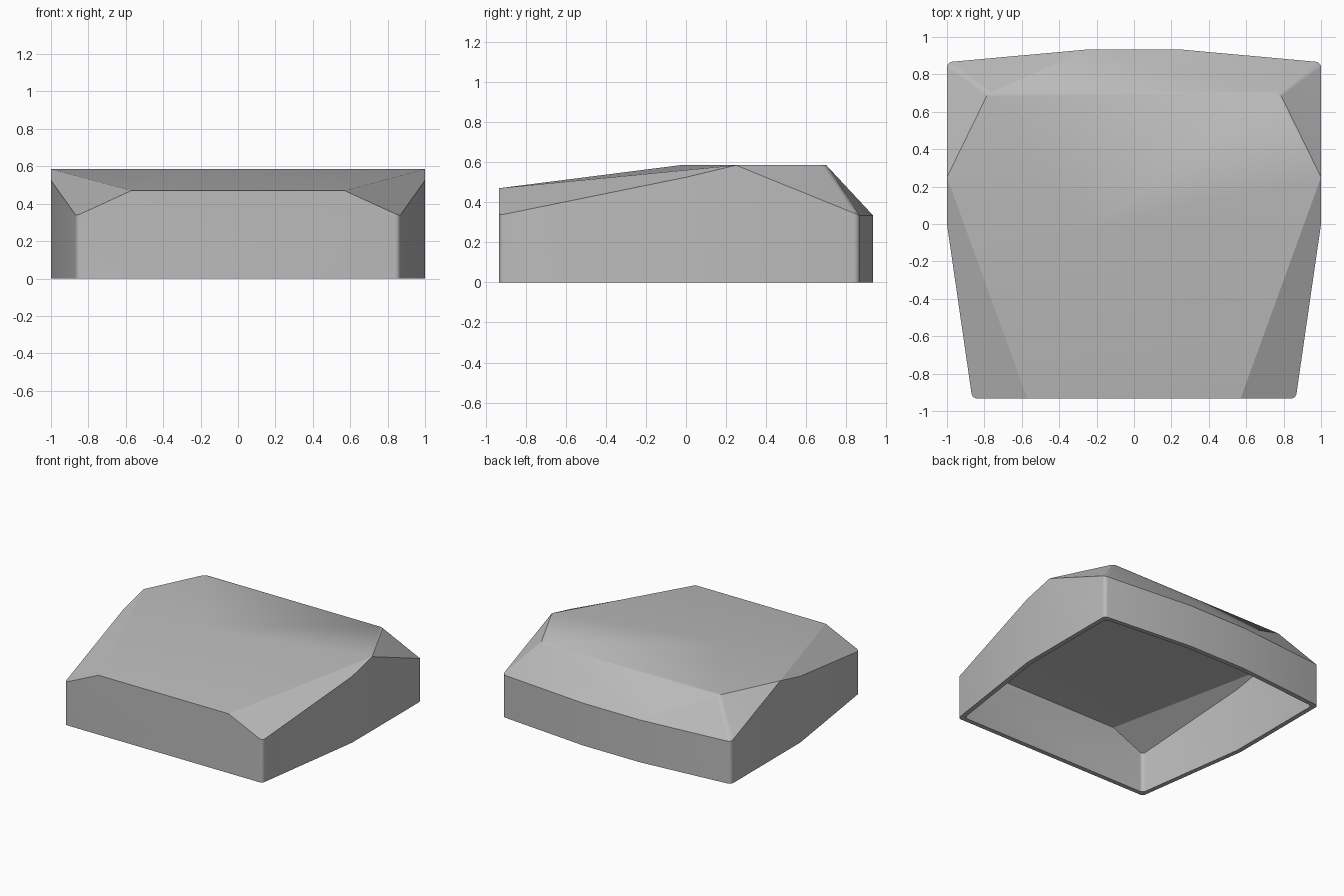
import bpy
import bmesh
import math

if "Cube" in bpy.data.objects:
    bpy.data.objects.remove(bpy.data.objects["Cube"], do_unlink=True)

# Material
grey = bpy.data.materials.new("plain_grey")
grey.use_nodes = True
colour = (0.5, 0.5, 0.5, 1)
grey.diffuse_color = colour
grey.node_tree.nodes["Principled BSDF"].inputs["Base Color"].default_value = colour

RIM, PEAK = 0.335, 0.585

# Key corners of the left half; the right half is mirrored
corners = {
    "front": (0.865, -0.933, RIM),
    "brow": (0.57, -0.933, 0.47),
    "waist": (1, 0, 0.525),
    "shoulder": (1, 0.25, PEAK),
    "back": (1, 0.865, RIM),
    "tail": (0.25, 0.933, RIM),
    "crown_back": (0.78, 0.70, PEAK),
    "crown_front": (0.25, -0.03, PEAK),
}
for name in ("front", "waist", "back", "tail"):
    x, y, z = corners[name]
    corners[name + "_foot"] = (x, y, 0)

bm = bmesh.new()
left = {n: bm.verts.new(p) for n, p in corners.items()}
right = {n: bm.verts.new((-p[0], p[1], p[2])) for n, p in corners.items()}

# Walls, corner facets and sloping top panels on each side
side_panels = [
    "front_foot waist_foot waist front",
    "waist_foot back_foot back shoulder waist",
    "back_foot tail_foot tail back",
    "front waist shoulder brow",
    "shoulder back crown_back",
    "brow shoulder crown_front",
    "crown_back back tail",
]
for panel in side_panels:
    names = panel.split()
    bm.faces.new([left[n] for n in names])
    bm.faces.new([right[n] for n in reversed(names)])

# Panels that cross the middle
middle_panels = [
    "front_foot front brow",
    "tail_foot tail",
    "brow crown_front",
    "crown_front shoulder crown_back",
    "crown_back tail",
]
for panel in middle_panels:
    names = panel.split()
    bm.faces.new([left[n] for n in names] + [right[n] for n in reversed(names)])
bmesh.ops.recalc_face_normals(bm, faces=bm.faces)

# Mark the upright corners and rear hips for rounding
weight = bm.edges.layers.float.new("bevel_weight_edge")
for half in (left, right):
    for a, b in (("front", "front_foot"), ("back", "back_foot"), ("back", "crown_back")):
        bm.edges.get((half[a], half[b]))[weight] = 1

mesh = bpy.data.meshes.new("cover_shell")
bm.to_mesh(mesh)
bm.free()
mesh.materials.append(grey)
cover = bpy.data.objects.new("cover_shell", mesh)
bpy.context.collection.objects.link(cover)

# Hollow shell, open underneath
shell = cover.modifiers.new("wall_thickness", "SOLIDIFY")
shell.thickness = 0.036
shell.offset = -1
shell.use_even_offset = True
shell.use_quality_normals = True

# Small rounded corners
rounding = cover.modifiers.new("rounded_corners", "BEVEL")
rounding.limit_method = "WEIGHT"
rounding.width = 0.025
rounding.segments = 5

bpy.ops.object.select_all(action="DESELECT")
cover.select_set(True)
bpy.context.view_layer.objects.active = cover
for name in ("wall_thickness", "rounded_corners"):
    bpy.ops.object.modifier_apply(modifier=name)
bpy.ops.object.shade_smooth_by_angle(angle=math.radians(20))
